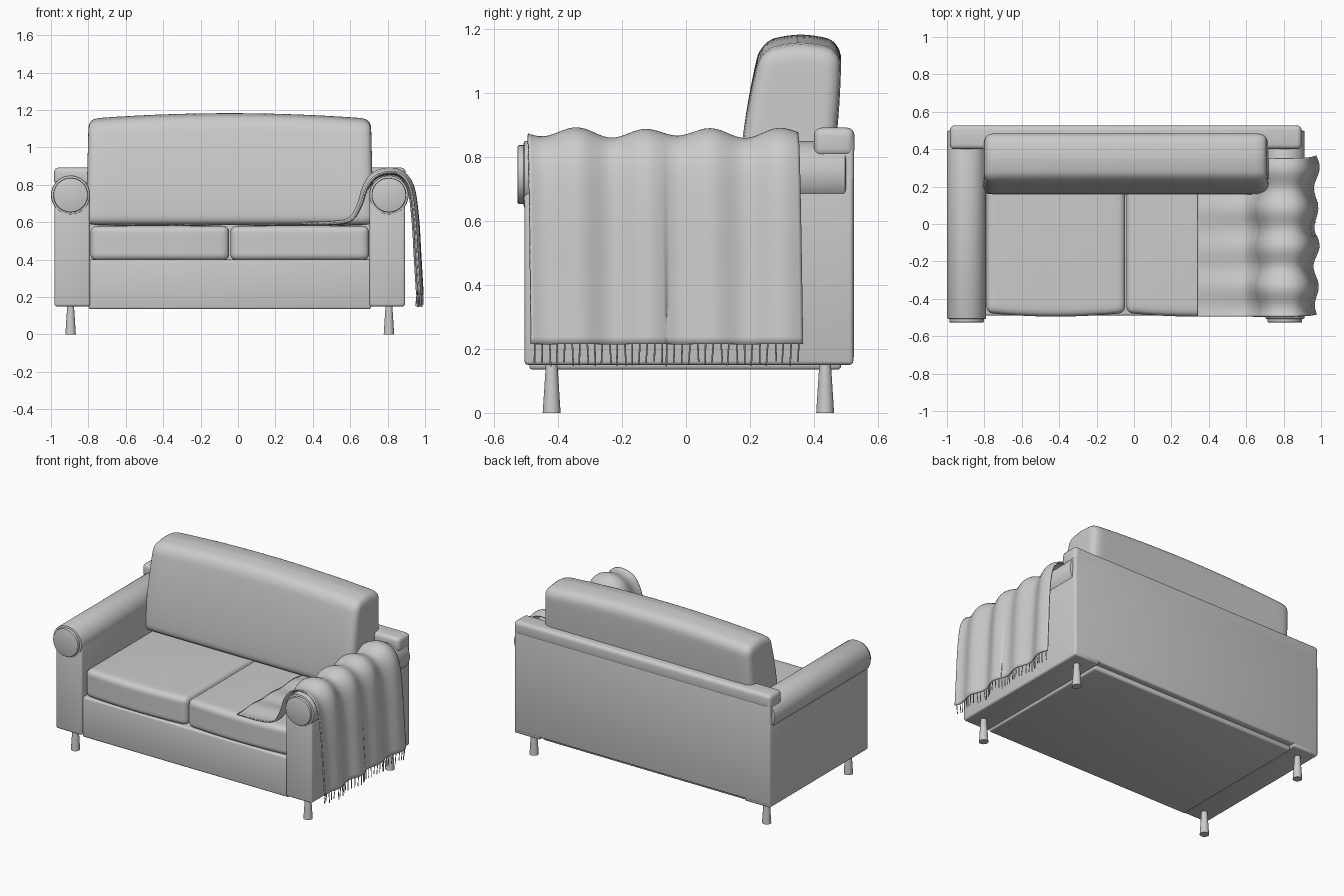
import bpy, bmesh, math, random
from mathutils import Vector

if "Cube" in bpy.data.objects:
    bpy.data.objects.remove(bpy.data.objects["Cube"])
random.seed(4)
MID = -0.044          # centre of the sofa body; the throw hangs off one side

fabric = bpy.data.materials.new("grey fabric")
fabric.use_nodes = True
fabric.diffuse_color = (0.6, 0.6, 0.6, 1)
fabric.node_tree.nodes["Principled BSDF"].inputs["Base Color"].default_value = (0.6, 0.6, 0.6, 1)


def finish(name, bm, angle=40):
    bmesh.ops.recalc_face_normals(bm, faces=bm.faces)
    mesh = bpy.data.meshes.new(name)
    bm.to_mesh(mesh)
    bm.free()
    obj = bpy.data.objects.new(name, mesh)
    bpy.context.collection.objects.link(obj)
    mesh.materials.append(fabric)
    bpy.ops.object.select_all(action='DESELECT')
    bpy.context.view_layer.objects.active = obj
    obj.select_set(True)
    bpy.ops.object.shade_smooth_by_angle(angle=math.radians(angle))
    return obj


def box(name, lo, hi, bevel=0.012, segments=3):
    lo, hi = Vector(lo), Vector(hi)
    bm = bmesh.new()
    bmesh.ops.create_cube(bm, size=1)
    for v in bm.verts:
        v.co = (lo + hi) / 2 + v.co * (hi - lo)
    bmesh.ops.bevel(bm, geom=bm.edges[:], offset=bevel, segments=segments,
                    profile=0.5, affect='EDGES')
    return finish(name, bm)


def cushion(name, lo, hi, radius, deform):
    """Soft rounded box; deform gets the point and its -1..1 position."""
    lo, hi = Vector(lo), Vector(hi)
    mid, half = (lo + hi) / 2, (hi - lo) / 2
    bm = bmesh.new()
    bmesh.ops.create_cube(bm, size=2)
    bmesh.ops.subdivide_edges(bm, edges=bm.edges[:], cuts=23, use_grid_fill=True)
    for v in bm.verts:
        p = Vector([math.sin(c * math.pi / 2) * h for c, h in zip(v.co, half)])
        core = Vector([max(-h + radius, min(h - radius, c)) for c, h in zip(p, half)])
        out = p - core
        p = core + out.normalized() * radius
        v.co = mid + deform(p, [c / h for c, h in zip(p, half)])
    return finish(name, bm, 60)


def rod(name, start, end, r1, r2, sides=32, bevel=0.0):
    start, end = Vector(start), Vector(end)
    bm = bmesh.new()
    bmesh.ops.create_cone(bm, cap_ends=True, segments=sides, radius1=r1, radius2=r2,
                          depth=(end - start).length)
    if bevel:
        rims = [e for e in bm.edges if abs(e.verts[0].co.z - e.verts[1].co.z) < 1e-5]
        bmesh.ops.bevel(bm, geom=rims, offset=bevel, segments=2, profile=0.5, affect='EDGES')
    turn = (end - start).to_track_quat('Z', 'Y')
    for v in bm.verts:
        v.co = (start + end) / 2 + turn @ v.co
    return finish(name, bm)


# Frame: base, back panel and top rail
box("base", (MID - 0.755, -0.49, 0.135), (MID + 0.755, 0.485, 0.40))
box("back_panel", (MID - 0.935, 0.42, 0.165), (MID + 0.935, 0.525, 0.86))
box("back_rail", (MID - 0.94, 0.40, 0.80), (MID + 0.94, 0.527, 0.892), 0.025, 4)

# Arms and legs, mirrored about the body centre
for side, s in (("right", -1), ("left", 1)):
    x = MID + s * 0.851
    edges = sorted((MID + s * 0.747, MID + s * 0.937))
    box(side + "_arm", (edges[0], -0.505, 0.15), (edges[1], 0.523, 0.745))
    rod(side + "_arm_roll", (x, -0.508, 0.745), (x, 0.50, 0.745), 0.105, 0.105, 48, 0.008)
    rod(side + "_arm_cap", (x, -0.527, 0.745), (x, -0.50, 0.745), 0.092, 0.092, 48, 0.006)
    for end, y in (("front", -0.42), ("back", 0.435)):
        rod(side + "_" + end + "_leg", (x, y, 0), (x, y, 0.155), 0.028, 0.018, 24)


# Seat cushions, with a crowned top and bowed front
def seat_shape(p, n):
    if n[2] > 0:
        p.z += 0.008 * (1 - n[0] ** 2) * (1 - n[1] ** 2) * n[2]
    if n[1] < 0:
        p.y -= 0.02 * (1 - n[0] ** 2) * -n[1]
    return p


for side, s in (("right", -1), ("left", 1)):
    edges = sorted((MID + s * 0.003, MID + s * 0.745))
    cushion(side + "_seat_cushion", (edges[0], -0.475, 0.395), (edges[1], 0.43, 0.58),
            0.035, seat_shape)


# Back cushion, leaning and crowned
def back_shape(p, n):
    up = (n[2] + 1) / 2
    p.x *= 1 - 0.02 * up
    p.y += 0.075 * up ** 2 if n[1] < 0 else 0.05 * math.sin(up * math.pi / 2)
    if n[2] > 0:
        p.z += n[2] * (0.03 * (1 - n[0] ** 2) + 0.025 * (1 - n[1] ** 2))
    return p


cushion("back_cushion", (MID - 0.77, 0.158, 0.585), (MID + 0.77, 0.435, 1.128),
        0.045, back_shape)

# Throw: a profile over the arm, swept front to back with soft folds
PATH = [Vector((x, 0, z)) for x, z in (
    (0.34, 0.593), (0.50, 0.595), (0.60, 0.615), (0.65, 0.69), (0.68, 0.78),
    (0.725, 0.845), (0.80, 0.872), (0.875, 0.855), (0.925, 0.78), (0.948, 0.62),
    (0.96, 0.42), (0.972, 0.215))]


def path_point(t):
    f = t * (len(PATH) - 1)
    i = min(int(f), len(PATH) - 2)
    u = f - i
    a, b = PATH[max(i - 1, 0)], PATH[i]
    c, d = PATH[i + 1], PATH[min(i + 2, len(PATH) - 1)]
    return 0.5 * (2 * b + (c - a) * u + (2 * a - 5 * b + 4 * c - d) * u * u
                  + (3 * b - 3 * c + d - a) * u ** 3)


def throw_point(t, w):
    p = path_point(t)
    tangent = path_point(min(t + 0.01, 1)) - path_point(max(t - 0.01, 0))
    normal = Vector((-tangent.z, 0, tangent.x)).normalized()
    y = -0.495 + 0.845 * w
    fold = math.cos((y + 0.34) * math.tau / 0.21) + 0.3 * math.sin(y * 17 + 3 * t)
    p += normal * fold * (0.004 + 0.009 * min(1, t / 0.5))
    p.y = y + 0.015 * max(0, t - 0.6) / 0.4 * (2 * w - 1 if w > 0.5 else 0.7)
    return p


ROWS, COLS = 66, 90
bm = bmesh.new()
grid = [[bm.verts.new(throw_point(r / ROWS, c / COLS)) for c in range(COLS + 1)]
        for r in range(ROWS + 1)]
for r in range(ROWS):
    for c in range(COLS):
        bm.faces.new((grid[r][c], grid[r + 1][c], grid[r + 1][c + 1], grid[r][c + 1]))
throw = finish("throw_blanket", bm, 60)
cloth = throw.modifiers.new("thickness", 'SOLIDIFY')
cloth.thickness = 0.008
cloth.offset = 0

# Fringe strands along the hanging hem
bm = bmesh.new()
STRANDS = 36
for i in range(STRANDS):
    top = throw_point(1, (i + 0.5) / STRANDS)
    drop = random.uniform(0.055, 0.07)
    sway = Vector((random.uniform(-0.008, 0.006), random.uniform(-0.005, 0.005), 0))
    made = bmesh.ops.create_cone(bm, cap_ends=True, segments=6, radius1=0.0025,
                                 radius2=0.0025, depth=1)
    for v in made["verts"]:
        low = 0.5 - v.co.z
        v.co = Vector((v.co.x, v.co.y, -low * drop)) + top + sway * low
finish("throw_fringe", bm)
